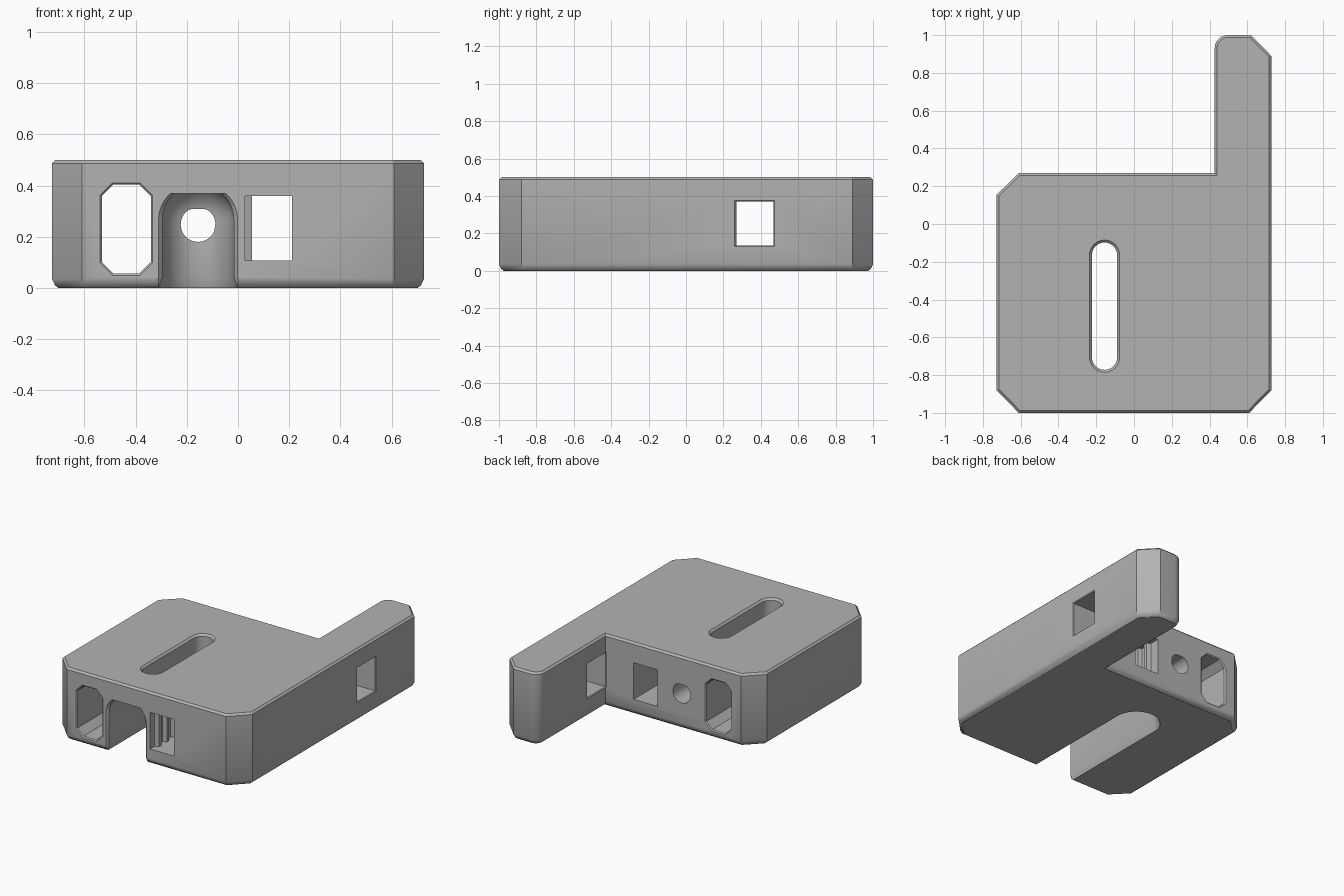
import bpy, bmesh
from math import sin, cos, pi, sqrt, radians
from mathutils import Vector

cube = bpy.data.objects.get("Cube")
if cube:
    bpy.data.objects.remove(cube, do_unlink=True)

grey = bpy.data.materials.new("plain_grey")
grey.use_nodes = True
colour = (0.45, 0.45, 0.45, 1)
grey.diffuse_color = colour
grey.node_tree.nodes["Principled BSDF"].inputs["Base Color"].default_value = colour


def arc(cx, cy, r, start, end, n=16):
    angles = [radians(start + (end - start) * i / n) for i in range(n + 1)]
    return [(cx + r * cos(a), cy + r * sin(a)) for a in angles]


def inset(points, d):
    """Offset a counter-clockwise outline inwards by d with mitred corners."""
    result = []
    for i, p in enumerate(points):
        p = Vector(p)
        a = (p - Vector(points[i - 1])).normalized()
        b = (Vector(points[(i + 1) % len(points)]) - p).normalized()
        na, nb = Vector((-a.y, a.x)), Vector((-b.y, b.x))
        result.append(tuple(p + (na + nb) * d / (1 + na.dot(nb))))
    return result


PLACE = {
    "z": lambda u, v, t: (u, v, t),
    "y": lambda u, v, t: (u, t, v),
    "x": lambda u, v, t: (t, u, v),
}


def loft(name, axis, rings):
    """Join matching outlines, each given with its position along the axis."""
    bm = bmesh.new()
    loops = [[bm.verts.new(PLACE[axis](u, v, t)) for u, v in pts] for t, pts in rings]
    n = len(loops[0])
    for low, high in zip(loops, loops[1:]):
        for i in range(n):
            j = (i + 1) % n
            bm.faces.new((low[i], low[j], high[j], high[i]))
    bm.faces.new(loops[0])
    bm.faces.new(loops[-1])
    bmesh.ops.recalc_face_normals(bm, faces=bm.faces)
    mesh = bpy.data.meshes.new(name)
    bm.to_mesh(mesh)
    bm.free()
    mesh.materials.append(grey)
    obj = bpy.data.objects.new(name, mesh)
    bpy.context.collection.objects.link(obj)
    return obj


def rect(u0, u1, v0, v1):
    return [(u0, v0), (u1, v0), (u1, v1), (u0, v1)]


def flared(points, start, end, rim):
    """Through-cut rings whose mouths widen by rim at both faces."""
    wide, wider = inset(points, -rim), inset(points, -2 * rim)
    return [(start - rim, wider), (start, wide), (start + rim, points),
            (end - rim, points), (end, wide), (end + rim, wider)]


# Block with a long arm, chamfered above and softened below
outline = [(-0.61, -1), (0.61, -1), (0.727, -0.88), (0.727, 0.89), (0.62, 1)]
outline += arc(0.497, 0.93, 0.07, 90, 180, 8)
outline += [(0.427, 0.27), (-0.61, 0.27), (-0.727, 0.155), (-0.727, -0.88)]
body = loft("bracket_body", "z", [
    (z, inset(outline, d)) for z, d in
    [(0, 0.025), (0.01, 0.012), (0.035, 0), (0.487, 0), (0.5, 0.013)]])

cutters = []
MID, END = -0.156, -0.165


# Arched channel, open at the front and underneath, with a domed round end
def channel(w):
    return [(MID - w, -1.1), (MID + w, -1.1)] + arc(MID, END, w, 0, 180, 24)


arch = [(0.265 + z, sqrt(0.14 ** 2 - z ** 2)) for z in (0, 0.03, 0.055, 0.075, 0.092, 0.105)]
levels = [(-0.02, 0.161), (0.04, 0.14)] + arch
cutters.append(loft("channel_cutter", "z", [(z, channel(w)) for z, w in levels]))


# Widened mouth of the channel
def mouth(grow):
    right = [(MID + w + grow, z) for z, w in levels]
    left = [(2 * MID - u, z) for u, z in reversed(right)]
    return right + left


cutters.append(loft("mouth_cutter", "y", [(-1.015, mouth(0.03)), (-0.985, mouth(0))]))

# Long slot through the top into the channel
slot = arc(MID, END, 0.067, 0, 180) + arc(MID, -0.705, 0.067, 180, 360)
cutters.append(loft("slot_cutter", "z", [
    (0.32, slot), (0.487, slot), (0.5, inset(slot, -0.013)), (0.513, inset(slot, -0.026))]))

# Round hole with a flat top, from the channel to the back
hole = [(u, min(v, 0.308)) for u, v in arc(MID, 0.248, 0.068, 0, 337.5, 30)]
cutters.append(loft("round_hole_cutter", "y", [(END, hole), (0.3, hole)]))

# Eight-sided tunnel
c = 0.045
u0, u1, v0, v1 = -0.532, -0.341, 0.056, 0.404
octagon = [(u0 + c, v0), (u1 - c, v0), (u1, v0 + c), (u1, v1 - c),
           (u1 - c, v1), (u0 + c, v1), (u0, v1 - c), (u0, v0 + c)]
cutters.append(loft("octagon_cutter", "y", flared(octagon, -1, 0.27, 0.007)))

# Rectangular tunnel with upright ribs on one side wall
comb = [(0.212, -1.1), (0.212, 0.4), (0.028, 0.4)]
y, pitch = 0.2, 0.085
while y > -0.93:
    comb += [(0.028, y), (0.055, y - 0.01), (0.055, y - 0.035), (0.028, y - 0.045)]
    y -= pitch
comb.append((0.028, -1.1))
cutters.append(loft("ribbed_tunnel_cutter", "z", [(0.107, comb), (0.36, comb)]))

# Square window across the arm
window = rect(0.265, 0.467, 0.135, 0.37)
cutters.append(loft("window_cutter", "x", flared(window, 0.427, 0.727, 0.005)))

# Cut everything out of the block
bpy.context.view_layer.objects.active = body
for cutter in cutters:
    cutter.hide_render = True
    mod = body.modifiers.new(cutter.name, "BOOLEAN")
    mod.operation = "DIFFERENCE"
    mod.solver = "EXACT"
    mod.object = cutter
    bpy.ops.object.modifier_apply(modifier=mod.name)
    bpy.data.objects.remove(cutter, do_unlink=True)

bpy.ops.object.select_all(action="DESELECT")
body.select_set(True)
bpy.ops.object.shade_smooth_by_angle(angle=radians(30))
